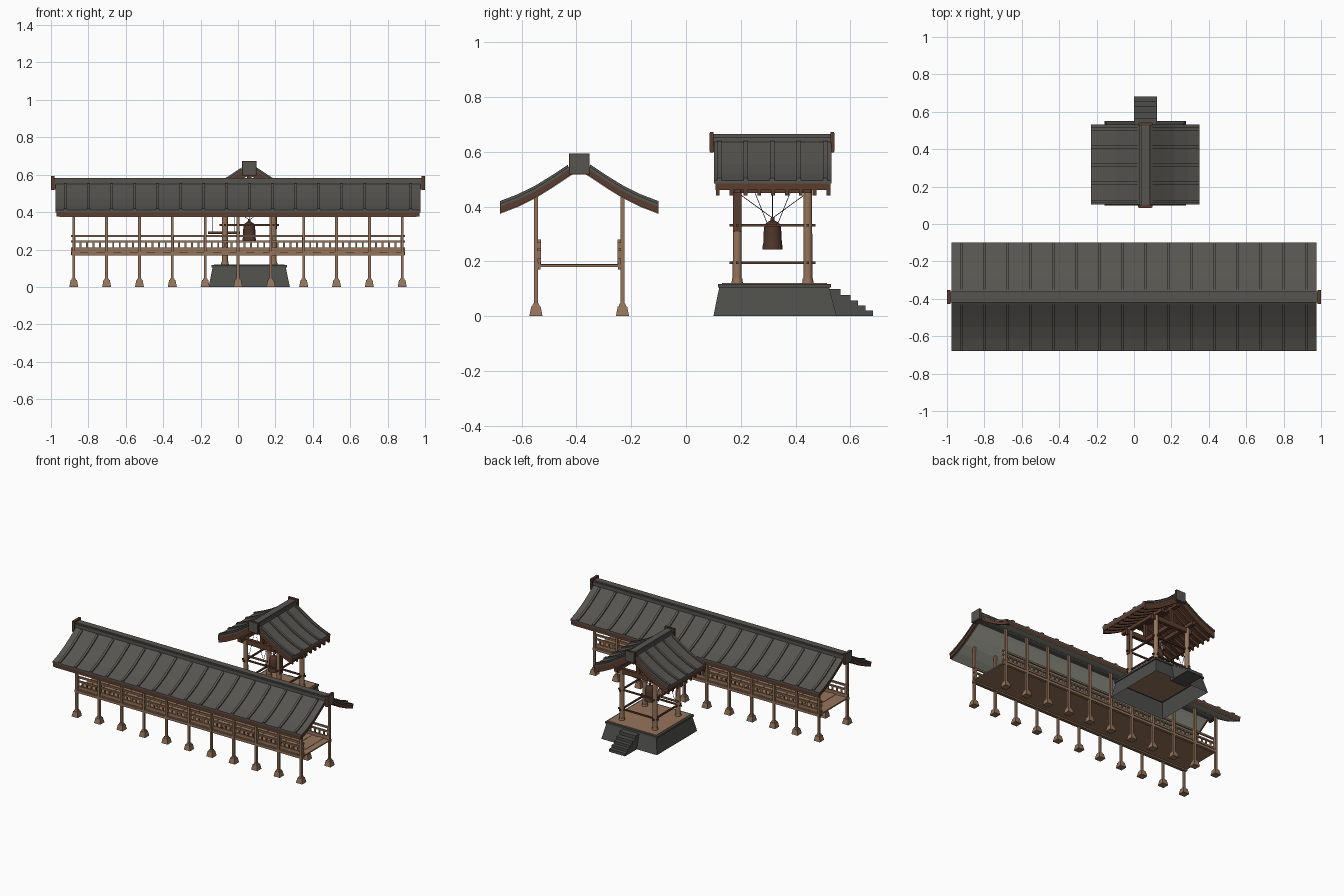
import bpy, bmesh, math
from mathutils import Vector, Matrix

if "Cube" in bpy.data.objects:
    bpy.data.objects.remove(bpy.data.objects["Cube"])


def mat(name, *rgb):
    m = bpy.data.materials.new(name)
    m.diffuse_color = (*rgb, 1)
    m.use_nodes = True
    m.node_tree.nodes["Principled BSDF"].inputs["Base Color"].default_value = m.diffuse_color
    return m


TILE = mat("roof_tile_grey", 0.095, 0.09, 0.08)
STONE = mat("base_stone_grey", 0.075, 0.075, 0.07)
WOOD = mat("light_wood", 0.30, 0.175, 0.105)
DARK = mat("dark_wood", 0.105, 0.045, 0.027)
BRONZE = mat("bronze", 0.075, 0.034, 0.024)
PLASTER = mat("pale_plaster", 0.42, 0.43, 0.36)
ROPE = mat("rope", 0.05, 0.04, 0.035)


def finish(name, bm, material, smooth=False):
    bmesh.ops.recalc_face_normals(bm, faces=bm.faces)
    me = bpy.data.meshes.new(name)
    bm.to_mesh(me)
    bm.free()
    ob = bpy.data.objects.new(name, me)
    bpy.context.collection.objects.link(ob)
    me.materials.append(material)
    if smooth:
        bpy.context.view_layer.objects.active = ob
        ob.select_set(True)
        bpy.ops.object.shade_smooth_by_angle(angle=math.radians(40))
        ob.select_set(False)
    return ob


def boxes(name, items, material):
    """Each item is x0, x1, y0, y1, z0, z1."""
    bm = bmesh.new()
    for x0, x1, y0, y1, z0, z1 in items:
        c = Vector(((x0 + x1) / 2, (y0 + y1) / 2, (z0 + z1) / 2))
        s = Matrix.Diagonal((x1 - x0, y1 - y0, z1 - z0, 1))
        bmesh.ops.create_cube(bm, size=1, matrix=Matrix.Translation(c) @ s)
    return finish(name, bm, material)


def rods(name, items, material, sides=12, smooth=True):
    """Each item is start, end, start radius, end radius."""
    bm = bmesh.new()
    for a, b, r0, r1 in items:
        a, b = Vector(a), Vector(b)
        d = b - a
        m = Matrix.Translation((a + b) / 2) @ d.to_track_quat('Z', 'Y').to_matrix().to_4x4()
        if sides == 4:
            m = m @ Matrix.Rotation(math.pi / 4, 4, 'Z')
        bmesh.ops.create_cone(bm, cap_ends=True, segments=sides, radius1=r0, radius2=r1,
                              depth=d.length, matrix=m)
    return finish(name, bm, material, smooth)


# curved roof section: distance from ridge, height
PROFILE = [(0, 0.57), (0.04, 0.545), (0.10, 0.505), (0.16, 0.468), (0.225, 0.436), (0.29, 0.411)]


def roof_layer(name, spans, low, high, place, material, start=0):
    """Curved slab on both slopes; spans are ranges along the ridge."""
    bm = bmesh.new()
    for side in (-1, 1):
        for v0, v1 in spans:
            rows = []
            for u, z in PROFILE[start:]:
                rows.append([bm.verts.new(place(side * u, v, z + h))
                             for v, h in ((v0, low), (v1, low), (v1, high), (v0, high))])
            for p, q in zip(rows, rows[1:]):
                for i in range(4):
                    j = (i + 1) % 4
                    bm.faces.new((p[i], p[j], q[j], q[i]))
            bm.faces.new(rows[0])
            bm.faces.new(rows[-1])
    return finish(name, bm, material)


# ---------------- covered corridor ----------------
CY = -0.39


def hall(u, v, z):
    return (v, CY + u, z)


roof_layer("corridor_roof_tiles", [(-0.975, 0.975)], -0.012, 0, hall, TILE)
roof_layer("corridor_roof_boards", [(-0.97, 0.97)], -0.035, -0.012, hall, DARK)
roof_layer("corridor_ceiling", [(-0.955, 0.955)], -0.038, -0.034, hall, PLASTER)
ribs = [-0.922 + 0.1229 * i for i in range(16)]
roof_layer("corridor_tile_ribs", [(r - 0.008, r + 0.008) for r in ribs], -0.005, 0.009, hall, TILE, 1)
boxes("corridor_ridge", [(-0.98, 0.98, CY - 0.03, CY + 0.03, 0.52, 0.575),
                         (-0.98, 0.98, CY - 0.022, CY + 0.022, 0.57, 0.583)], TILE)
boxes("corridor_ridge_ends", [(s * 0.99 - 0.009, s * 0.99 + 0.009, CY - 0.038, CY + 0.038, 0.518, 0.594)
                              for s in (-1, 1)], DARK)
boxes("corridor_ridge_end_faces", [(s * 0.999 - 0.001, s * 0.999 + 0.001, CY - 0.034, CY + 0.034, 0.522, 0.59)
                                   for s in (-1, 1)], TILE)

posts = [-0.878 + 0.1756 * i for i in range(11)]
sides = (CY - 0.158, CY + 0.158)
boxes("corridor_posts", [(x - 0.0075, x + 0.0075, y - 0.0075, y + 0.0075, 0.03, 0.44)
                         for x in posts for y in sides], WOOD)
rods("corridor_post_feet", [((x, y, 0), (x, y, 0.036), 0.034, 0.024) for x in posts for y in sides]
     + [((x, y, 0.036), (x, y, 0.046), 0.019, 0.015) for x in posts for y in sides], WOOD, 4, False)

# floor planks with slightly uneven tops, on long joists
w = 1.78 / 40
boxes("corridor_floor", [(-0.89 + w * i, -0.89 + w * (i + 1), sides[0], sides[1], 0.18, 0.19 - 0.002 * (i % 2))
                         for i in range(40)], WOOD)
boxes("corridor_joists", [(-0.89, 0.89, y - 0.006, y + 0.006, 0.168, 0.186) for y in sides], WOOD)

# railings along both long sides
rails, bars = [], []
for y in (sides[0] + 0.012, sides[1] - 0.012):
    for z0, z1, t in ((0.267, 0.279, 0.006), (0.238, 0.248, 0.006), (0.198, 0.211, 0.006),
                      (0.17, 0.197, 0.004)):
        rails.append((-0.893, 0.893, y - t, y + t, z0, z1))
    for i in range(51):
        x = -0.878 + 1.756 * i / 50
        bars.append((x - 0.005, x + 0.005, y - 0.004, y + 0.004, 0.20, 0.243))
    for x in posts:
        bars.append((x - 0.008, x + 0.008, y - 0.006, y + 0.006, 0.18, 0.275))
boxes("corridor_rails", rails, WOOD)
boxes("corridor_balusters", bars, WOOD)

# ---------------- bell tower ----------------
TX, TY = 0.06, 0.316


def tower(u, v, z):
    return (TX + u, v, z + 0.085)


roof_layer("tower_roof_tiles", [(0.103, 0.532)], -0.012, 0, tower, TILE)
roof_layer("tower_roof_boards", [(0.107, 0.527)], -0.035, -0.012, tower, DARK)
roof_layer("tower_rafters", [(0.109 + 0.0505 * i, 0.123 + 0.0505 * i) for i in range(9)],
           -0.056, -0.033, tower, DARK)
roof_layer("tower_tile_ribs", [(0.113 + 0.097 * i, 0.129 + 0.097 * i) for i in range(5)],
           -0.005, 0.009, tower, TILE, 1)
boxes("tower_ridge", [(TX - 0.03, TX + 0.03, 0.097, 0.53, 0.60, 0.655),
                      (TX - 0.022, TX + 0.022, 0.097, 0.53, 0.65, 0.665)], TILE)
boxes("tower_ridge_ends", [(TX - 0.038, TX + 0.038, y - 0.007, y + 0.007, 0.597, 0.673)
                           for y in (0.094, 0.534)], DARK)
boxes("tower_ridge_end_faces", [(TX - 0.034, TX + 0.034, y - 0.001, y + 0.001, 0.601, 0.669)
                                for y in (0.0865, 0.5415)], TILE)

px, py = (TX - 0.13, TX + 0.13), (TY - 0.129, TY + 0.129)
corners = [(x, y) for x in px for y in py]
rods("tower_posts", [((x, y, 0.118), (x, y, 0.50), 0.0165, 0.0155) for x, y in corners], WOOD, 16)
rods("tower_post_collars", [((x, y, 0.118), (x, y, 0.137), 0.021, 0.019) for x, y in corners], WOOD, 16)
ties = []
for z in (0.195, 0.332):
    ties += [(px[0] - 0.028, px[1] + 0.028, y - 0.005, y + 0.005, z - 0.005, z + 0.005) for y in py]
    ties += [(x - 0.005, x + 0.005, py[0] - 0.028, py[1] + 0.028, z - 0.005, z + 0.005) for x in px]
boxes("tower_tie_bars", ties, DARK)
boxes("tower_roof_beams",
      [(x - 0.013, x + 0.013, 0.115, 0.517, 0.485, 0.512) for x in px]
      + [(px[0] - 0.03, px[1] + 0.03, y - 0.012, y + 0.012, 0.45, 0.485) for y in py]
      + [(TX - 0.012, TX + 0.012, y - 0.012, y + 0.012, 0.48, 0.60) for y in py]
      + [(TX - 0.013, TX + 0.013, 0.115, 0.517, 0.575, 0.60),
         (TX - 0.012, TX + 0.012, py[0], py[1], 0.45, 0.48)], DARK)
boxes("tower_post_plate", [(px[1] + 0.012, px[1] + 0.019, py[0] - 0.015, py[0] + 0.015, 0.31, 0.45)], DARK)

# bell: lathed outline
outline = [(0.0, 0.268), (0.03, 0.262), (0.033, 0.243), (0.037, 0.243), (0.037, 0.256), (0.034, 0.262),
           (0.033, 0.30), (0.030, 0.328), (0.024, 0.34), (0.012, 0.347), (0.0, 0.349)]
bm = bmesh.new()
vs = [bm.verts.new((TX + r, TY, z)) for r, z in outline]
es = [bm.edges.new(p) for p in zip(vs, vs[1:])]
bmesh.ops.spin(bm, geom=vs + es, cent=(TX, TY, 0), axis=(0, 0, 1), angle=math.tau, steps=24)
bmesh.ops.remove_doubles(bm, verts=bm.verts, dist=0.0003)
finish("bell", bm, BRONZE, True)
rods("bell_crown", [((TX, TY, 0.345), (TX, TY, 0.362), 0.009, 0.006)], BRONZE)
rods("bell_striker", [((-0.16, TY, 0.29), (0.01, TY, 0.29), 0.007, 0.007)], DARK)
rods("hanging_ropes",
     [((TX, TY, 0.358), (x, y, 0.452), 0.0014, 0.0014) for x, y in corners]
     + [((TX, TY, 0.358), (TX, TY, 0.452), 0.002, 0.002)]
     + [((x, TY, 0.29), (x, TY + s * 0.08, 0.49), 0.0012, 0.0012)
        for x in (-0.135, -0.02) for s in (-1, 1)], ROPE, 6)

# stone platform: hollow tapered skirt, capping slab, wooden floor, steps
bm = bmesh.new()
rings = []
for x0, x1, y0, y1, z in ((-0.157, 0.277, 0.10, 0.55, 0), (-0.135, 0.255, 0.122, 0.522, 0.108)):
    rings.append([bm.verts.new(p) for p in ((x0, y0, z), (x1, y0, z), (x1, y1, z), (x0, y1, z))])
for i in range(4):
    j = (i + 1) % 4
    bm.faces.new((rings[0][i], rings[0][j], rings[1][j], rings[1][i]))
finish("platform_skirt", bm, STONE)
boxes("platform_slab", [(-0.143, 0.263, 0.116, 0.53, 0.105, 0.118)], STONE)
boxes("platform_floor", [(-0.128, 0.248, 0.131, 0.515, 0.116, 0.121),
                         (-0.125, 0.245, 0.132, 0.512, 0.10, 0.106)], WOOD)
boxes("platform_steps", [(0.0, 0.124, 0.51, y, 0, z) for y, z in
                         ((0.565, 0.10), (0.60, 0.077), (0.628, 0.057), (0.655, 0.038), (0.682, 0.02))], STONE)
